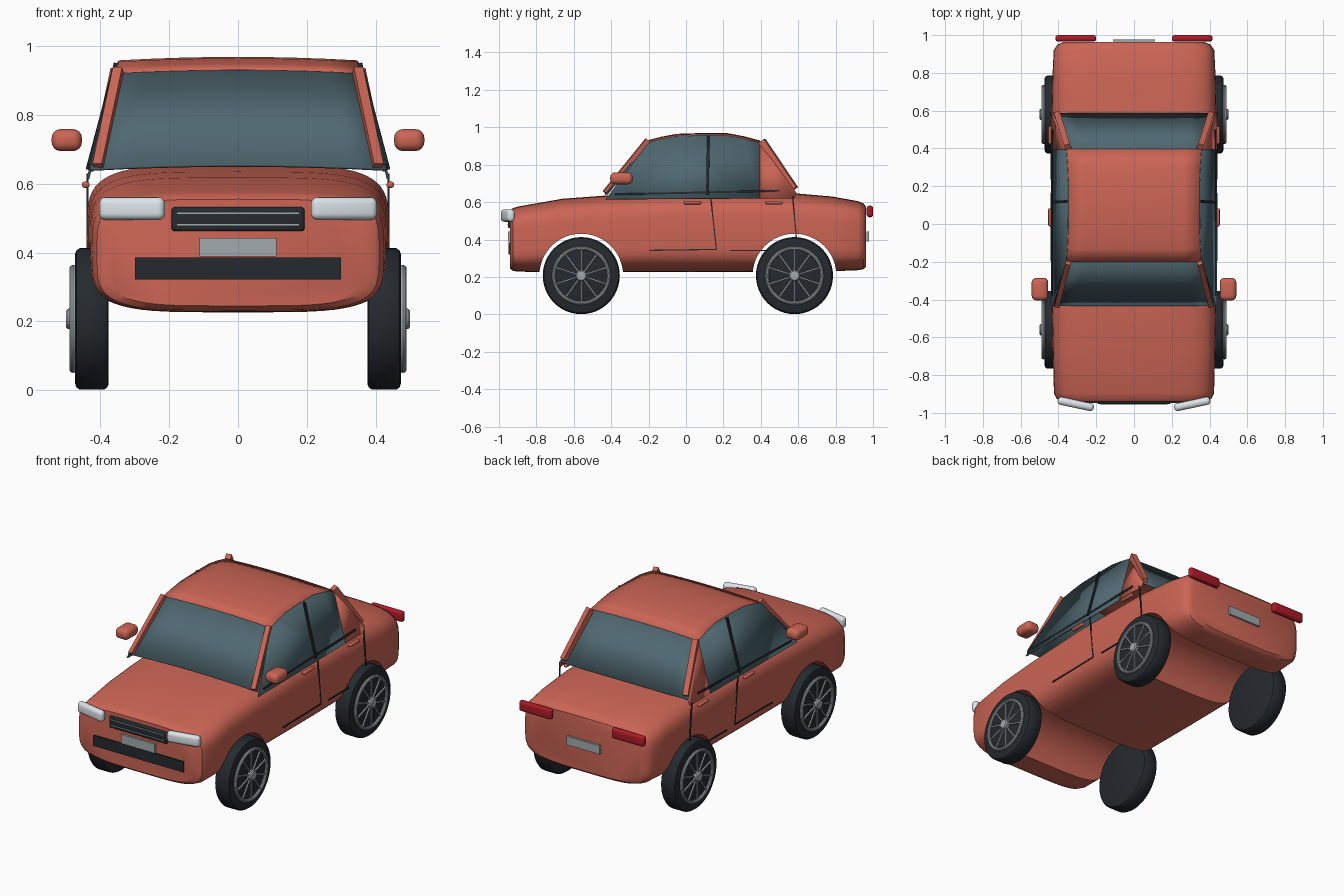
import bpy, bmesh, math
from mathutils import Vector, Matrix

if "Cube" in bpy.data.objects:
    bpy.data.objects.remove(bpy.data.objects["Cube"])


def material(name, r, g, b):
    m = bpy.data.materials.new(name)
    m.diffuse_color = (r, g, b, 1)
    m.use_nodes = True
    m.node_tree.nodes["Principled BSDF"].inputs["Base Color"].default_value = m.diffuse_color
    return m


RED = material("red paint", 0.60, 0.13, 0.09)
GLASS = material("tinted glass", 0.08, 0.14, 0.165)
BLACK = material("black rubber", 0.018, 0.023, 0.028)
CHROME = material("chrome", 0.36, 0.40, 0.42)
LAMP = material("clear lamp", 0.72, 0.78, 0.82)
TAIL = material("red lamp", 0.42, 0.01, 0.02)


def finish(name, bm, mat, smooth=True):
    bmesh.ops.recalc_face_normals(bm, faces=bm.faces)
    me = bpy.data.meshes.new(name)
    bm.to_mesh(me)
    bm.free()
    ob = bpy.data.objects.new(name, me)
    bpy.context.collection.objects.link(ob)
    me.materials.append(mat)
    if smooth:
        shade(ob)
    return ob


def activate(ob):
    bpy.ops.object.select_all(action='DESELECT')
    ob.select_set(True)
    bpy.context.view_layer.objects.active = ob


def shade(ob):
    activate(ob)
    bpy.ops.object.shade_smooth_by_angle(angle=math.radians(35))


def loft(name, rings, mat):
    """Closed skin through a list of equal-sized point rings."""
    bm = bmesh.new()
    vs = [[bm.verts.new(p) for p in ring] for ring in rings]
    n = len(vs[0])
    for a, b in zip(vs, vs[1:]):
        for i in range(n):
            j = (i + 1) % n
            bm.faces.new((a[i], a[j], b[j], b[i]))
    bm.faces.new(vs[0])
    bm.faces.new(vs[-1])
    return finish(name, bm, mat)


def box(name, loc, size, mat, bevel=0.0, turn=0.0, segs=4):
    bm = bmesh.new()
    bmesh.ops.create_cube(bm, size=1)
    bmesh.ops.scale(bm, vec=size, verts=bm.verts)
    if bevel:
        bmesh.ops.bevel(bm, geom=bm.edges[:], offset=bevel, segments=segs,
                        profile=0.5, affect='EDGES')
    bm.transform(Matrix.Translation(loc) @ Matrix.Rotation(turn, 4, 'Z'))
    return finish(name, bm, mat)


def bar(name, p, q, mat, w, d):
    """Square bar from p to q."""
    p, q = Vector(p), Vector(q)
    bm = bmesh.new()
    bmesh.ops.create_cube(bm, size=1)
    bmesh.ops.scale(bm, vec=(w, d, (q - p).length), verts=bm.verts)
    rot = (q - p).to_track_quat('Z', 'Y').to_matrix().to_4x4()
    bm.transform(Matrix.Translation((p + q) / 2) @ rot)
    return finish(name, bm, mat, False)


def panel(name, rows, mat):
    """Thin sheet: one polygon, or a grid of rows."""
    bm = bmesh.new()
    if isinstance(rows[0][0], (int, float)):
        bm.faces.new([bm.verts.new(p) for p in rows])
    else:
        vs = [[bm.verts.new(p) for p in r] for r in rows]
        for a, b in zip(vs, vs[1:]):
            for i in range(len(a) - 1):
                bm.faces.new((a[i], a[i + 1], b[i + 1], b[i]))
    ob = finish(name, bm, mat)
    mod = ob.modifiers.new("thickness", 'SOLIDIFY')
    mod.thickness, mod.offset = 0.008, 0
    return ob


def disc_ring(x, y, z, r, n=48):
    return [(x, y + r * math.cos(2 * math.pi * i / n), z + r * math.sin(2 * math.pi * i / n))
            for i in range(n)]


# Lower body: superellipse sections (y, half width, bottom, top)
stations = [(-0.94, 0.38, 0.245, 0.555), (-0.925, 0.41, 0.232, 0.568), (-0.895, 0.424, 0.228, 0.577),
            (-0.66, 0.43, 0.226, 0.618), (-0.43, 0.435, 0.226, 0.635), (0, 0.44, 0.226, 0.655),
            (0.55, 0.437, 0.228, 0.65), (0.78, 0.432, 0.23, 0.63), (0.92, 0.425, 0.236, 0.605),
            (0.95, 0.405, 0.242, 0.592), (0.963, 0.375, 0.255, 0.575)]


def section(y, hw, z0, z1, n=64, e=2 / 4.3):
    pts = []
    for i in range(n):
        c, s = math.cos(2 * math.pi * i / n), math.sin(2 * math.pi * i / n)
        pts.append((hw * math.copysign(abs(c) ** e, c), y,
                    (z0 + z1) / 2 + (z1 - z0) / 2 * math.copysign(abs(s) ** e, s)))
    return pts


body = loft("body", [section(*s) for s in stations], RED)

# Wheel arches cut right across the body
WHEELS, WZ, WR = (-0.56, 0.58), 0.207, 0.206
for wy in WHEELS:
    cut = loft("arch_cutter", [disc_ring(x, wy, WZ, 0.224) for x in (-0.7, 0.7)], BLACK)
    cut.hide_render = True
    mod = body.modifiers.new("arch", 'BOOLEAN')
    mod.operation, mod.solver, mod.object = 'DIFFERENCE', 'EXACT', cut
    activate(body)
    bpy.ops.object.modifier_apply(modifier=mod.name)
    bpy.data.objects.remove(cut)
body.data.materials.clear()
body.data.materials.append(RED)
shade(body)


# Cabin: sides lean inward with height
def w(z):
    return 0.43 - (z - 0.64) * 0.265


def across(y, z, crown=0.0, n=8):
    return [(w(z) * t, y, z + crown * (1 - t * t))
            for t in [2 * i / n - 1 for i in range(n + 1)]]


panel("windscreen", [across(-0.43, 0.64, 0.012), across(-0.2, 0.918, 0.01)], GLASS)
panel("rear_window", [across(0.585, 0.65, 0.0), across(0.395, 0.915, 0.01)], GLASS)
panel("roof", [across(y, z, 0.01) for y, z in
               [(-0.2, 0.918), (-0.13, 0.936), (-0.05, 0.951), (0.07, 0.955),
                (0.22, 0.955), (0.31, 0.938), (0.395, 0.915)]], RED)

side_glass = [(-0.43, 0.615), (-0.2, 0.918), (-0.13, 0.936), (-0.05, 0.951), (0.07, 0.955),
              (0.22, 0.955), (0.31, 0.938), (0.395, 0.915), (0.395, 0.62)]
quarter = [(0.395, 0.915), (0.59, 0.65), (0.58, 0.62), (0.395, 0.62)]

for s, side in ((1, "left"), (-1, "right")):
    panel("side_window_" + side, [(s * w(z), y, z) for y, z in side_glass], GLASS)
    panel("rear_quarter_" + side, [(s * w(z), y, z) for y, z in quarter], RED)
    # Pillars and belt strip
    bar("front_pillar_" + side, (s * 0.407, -0.432, 0.65), (s * 0.348, -0.205, 0.93), RED, 0.028, 0.028)
    bar("rear_pillar_" + side, (s * 0.405, 0.578, 0.668), (s * 0.35, 0.405, 0.925), RED, 0.032, 0.042)
    bar("centre_pillar_" + side, (s * (w(0.64) + .003), 0.115, 0.64),
        (s * (w(0.95) + .003), 0.12, 0.95), BLACK, 0.014, 0.02)
    bar("belt_strip_" + side, (s * 0.428, -0.38, 0.641), (s * 0.428, 0.5, 0.661), BLACK, 0.014, 0.01)
    # Door seams
    for p, q in [((0.133, 0.62), (0.162, 0.35)), ((0.57, 0.63), (0.59, 0.41)),
                 ((-0.195, 0.342), (0.162, 0.347)), ((0.235, 0.342), (0.435, 0.342))]:
        bar("door_seam_" + side, (s * 0.438, *p), (s * 0.438, *q), BLACK, 0.006, 0.006)
    # Handles, mirrors and lamps
    for y in (0.035, 0.47):
        box("door_handle_" + side, (s * 0.443, y, 0.597), (0.022, 0.095, 0.018), RED, 0.007, segs=3)
    box("mirror_" + side, (s * 0.498, -0.345, 0.727), (0.088, 0.12, 0.064), RED, 0.026)
    box("headlight_" + side, (s * 0.308, -0.953, 0.528), (0.195, 0.042, 0.066), LAMP, 0.019, turn=s * 0.21)
    box("tail_light_" + side, (s * 0.308, 0.983, 0.55), (0.216, 0.034, 0.062), TAIL, 0.014)

    # Wheels
    for wy, end in zip(WHEELS, ("front", "rear")):
        tag = end + "_" + side
        tyre = [(0.376, 0.188), (0.38, 0.199), (0.39, WR), (0.46, WR), (0.47, 0.199), (0.474, 0.188)]
        loft("tyre_" + tag, [disc_ring(s * x, wy, WZ, r) for x, r in tyre], BLACK)
        bpy.ops.mesh.primitive_torus_add(major_radius=0.147, minor_radius=0.01, major_segments=48,
                                         minor_segments=10, location=(s * 0.48, wy, WZ),
                                         rotation=(0, math.pi / 2, 0))
        rim = bpy.context.object
        rim.name = "rim_" + tag
        rim.data.materials.append(CHROME)
        shade(rim)
        loft("hub_" + tag, [disc_ring(s * x, wy, WZ, r, 24) for x, r in
                            ((0.465, 0.03), (0.494, 0.03), (0.5, 0.024))], CHROME)
        for k in range(10):
            a = 2 * math.pi * (k + 0.5) / 10
            dy, dz = math.cos(a), math.sin(a)
            bar("spoke_" + tag, (s * 0.482, wy + 0.02 * dy, WZ + 0.02 * dz),
                (s * 0.482, wy + 0.143 * dy, WZ + 0.143 * dz), CHROME, 0.008, 0.008)

# Grilles, trim lines and plates
box("upper_grille", (0, -0.94, 0.497), (0.386, 0.026, 0.07), BLACK, 0.008, segs=3)
for z in (0.481, 0.514):
    box("grille_bar", (0, -0.953, z), (0.355, 0.006, 0.004), CHROME)
box("lower_grille", (0, -0.94, 0.353), (0.6, 0.016, 0.064), BLACK)
box("front_plate", (0, -0.947, 0.416), (0.224, 0.012, 0.054), CHROME)
box("rear_plate", (0, 0.972, 0.416), (0.22, 0.012, 0.052), CHROME)
